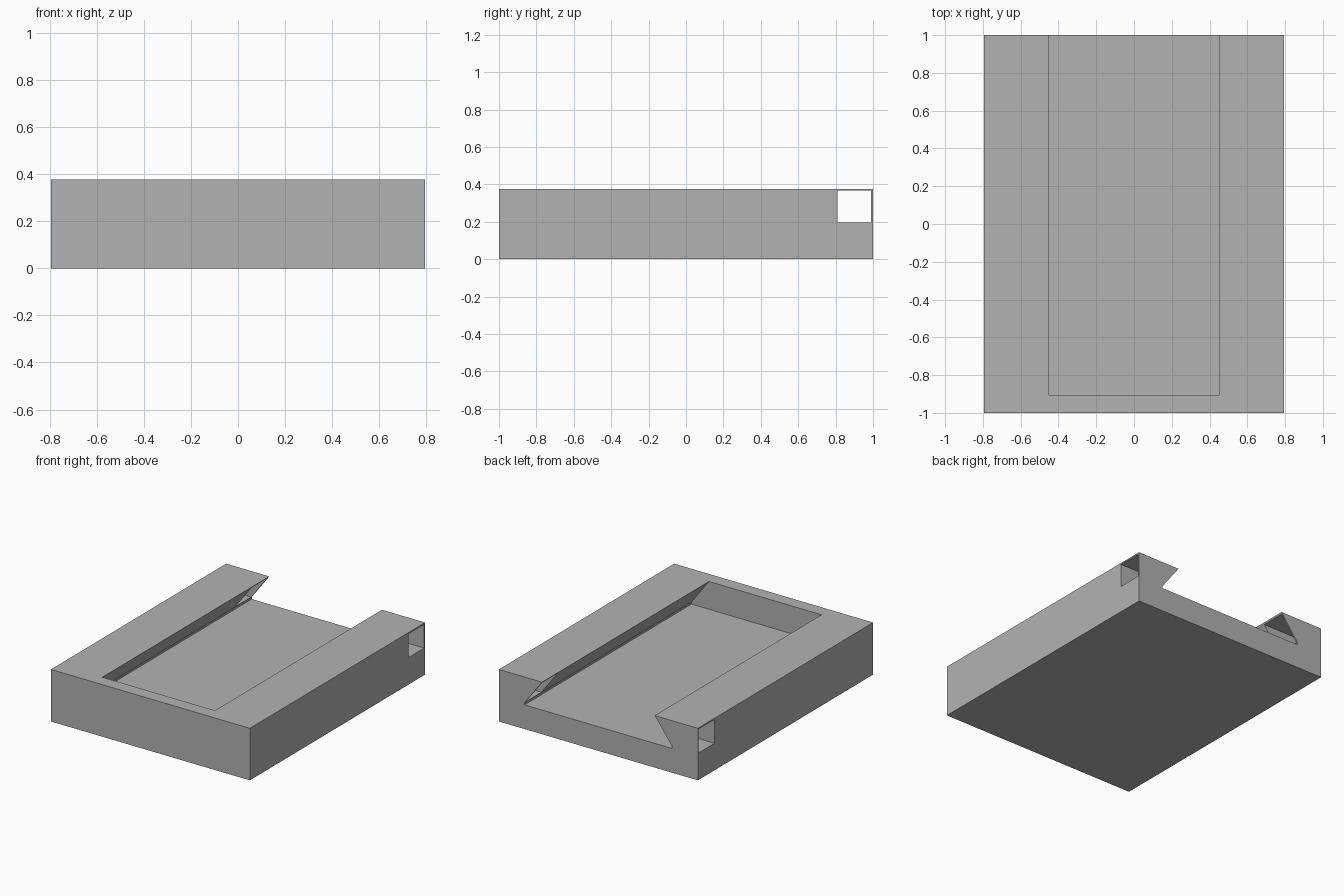
import bpy
import bmesh

if "Cube" in bpy.data.objects:
    bpy.data.objects.remove(bpy.data.objects["Cube"], do_unlink=True)

W, D, H = 0.795, 1.0, 0.376      # half width, half depth, height

grey = bpy.data.materials.new("plain_grey")
grey.use_nodes = True
color = (0.448, 0.448, 0.448, 1)
grey.diffuse_color = color
grey.node_tree.nodes["Principled BSDF"].inputs["Base Color"].default_value = color


def prism(name, profile, y0, y1):
    """Extrude an x-z profile along y."""
    bm = bmesh.new()
    face = bm.faces.new([bm.verts.new((x, y0, z)) for x, z in profile])
    out = bmesh.ops.extrude_face_region(bm, geom=[face])
    verts = [v for v in out["geom"] if isinstance(v, bmesh.types.BMVert)]
    bmesh.ops.translate(bm, verts=verts, vec=(0, y1 - y0, 0))
    bmesh.ops.recalc_face_normals(bm, faces=bm.faces)
    mesh = bpy.data.meshes.new(name)
    bm.to_mesh(mesh)
    bm.free()
    mesh.materials.append(grey)
    obj = bpy.data.objects.new(name, mesh)
    bpy.context.collection.objects.link(obj)
    return obj


def box(half, z0, z1):
    return [(-half, z0), (half, z0), (half, z1), (-half, z1)]


# Solid block
body = prism("slotted_base", box(W, 0, H), -D, D)

# Undercut dovetail slot, open at the back, with a small upright lip at its floor
half = [(0.59, 0.175), (0.59, 0.19), (0.45, H), (0.45, H + 0.1)]
slot = prism("slot_cutter", half + [(-x, z) for x, z in reversed(half)], -0.905, D + 0.1)

# Square cross hole through both rails near the back
hole = prism("cross_hole_cutter", box(W + 0.1, 0.195, 0.366), 0.81, 0.99)

for cutter in (slot, hole):
    cutter.hide_render = True
    cutter.hide_viewport = True
    mod = body.modifiers.new(cutter.name, "BOOLEAN")
    mod.operation = "DIFFERENCE"
    mod.solver = "EXACT"
    mod.object = cutter

# Bake the cuts and drop the cutters
graph = bpy.context.evaluated_depsgraph_get()
baked = bpy.data.meshes.new_from_object(body.evaluated_get(graph))
body.modifiers.clear()
body.data = baked
for cutter in (slot, hole):
    bpy.data.objects.remove(cutter, do_unlink=True)
